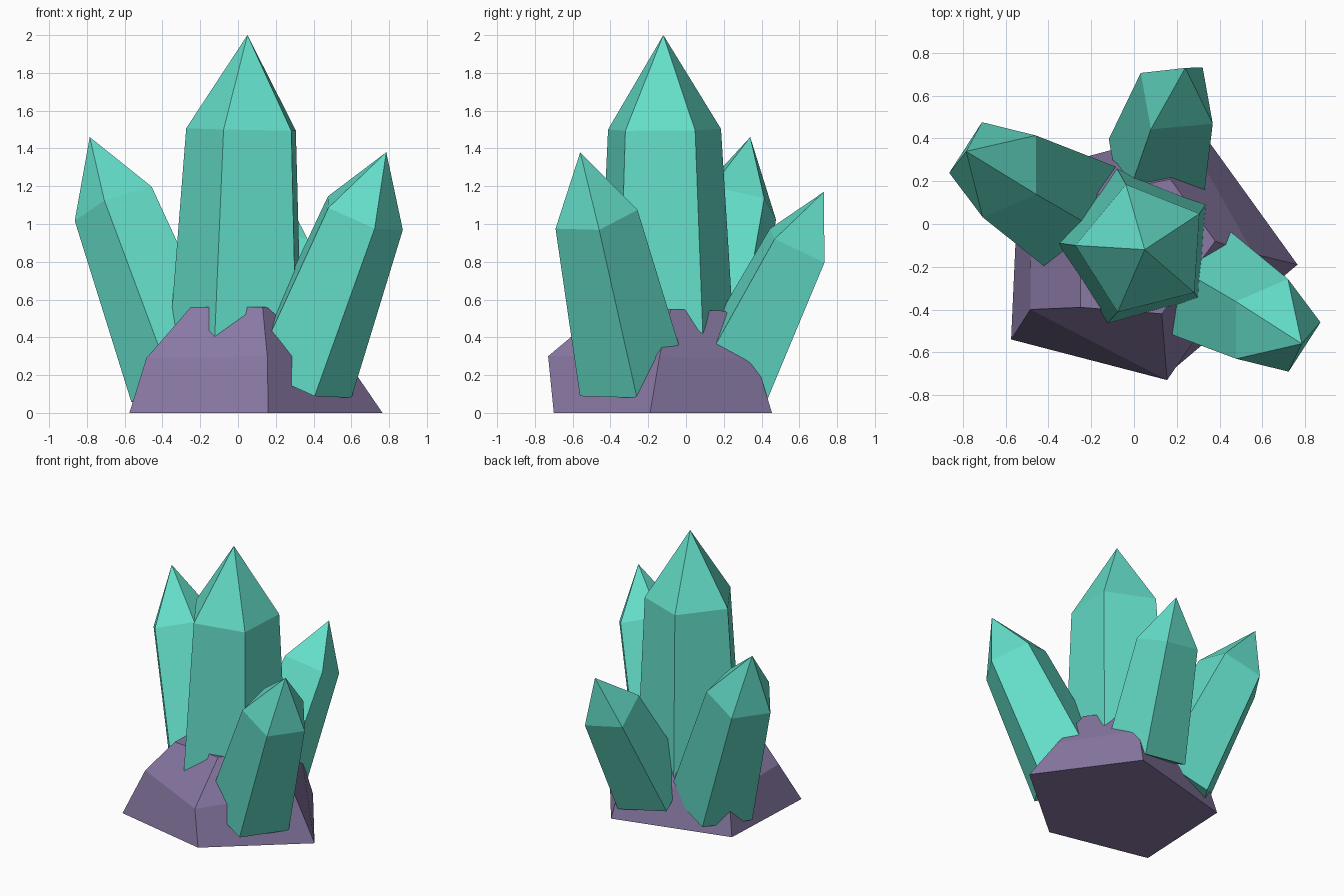
import bpy, bmesh, math
from mathutils import Vector, Quaternion

if "Cube" in bpy.data.objects:
    bpy.data.objects.remove(bpy.data.objects["Cube"])


def material(name, rgb):
    m = bpy.data.materials.new(name)
    m.diffuse_color = (*rgb, 1.0)
    m.use_nodes = True
    m.node_tree.nodes["Principled BSDF"].inputs["Base Color"].default_value = m.diffuse_color
    return m


crystal_green = material("crystal_green", (0.127, 0.73, 0.58))
rock_purple = material("rock_purple", (0.25, 0.19, 0.37))


def add_object(name, bm, mat):
    bmesh.ops.recalc_face_normals(bm, faces=bm.faces)
    mesh = bpy.data.meshes.new(name)
    bm.to_mesh(mesh)
    bm.free()
    mesh.materials.append(mat)
    ob = bpy.data.objects.new(name, mesh)
    bpy.context.collection.objects.link(ob)
    return ob


def bridge(bm, low, high):
    n = len(low)
    for i in range(n):
        j = (i + 1) % n
        bm.faces.new((low[i], low[j], high[j], high[i]))


def crystal(name, base, shoulder, tip, r_base, r_shoulder, corner, sides):
    """Tapered prism with a pointed cap; corner is the rough direction of one edge."""
    base, shoulder, tip, corner = map(Vector, (base, shoulder, tip, corner))
    axis = (shoulder - base).normalized()
    spoke = (corner - axis * corner.dot(axis)).normalized()
    bm = bmesh.new()

    def ring(centre, r):
        return [bm.verts.new(centre + Quaternion(axis, 2 * math.pi * i / sides) @ spoke * r)
                for i in range(sides)]

    low, high = ring(base, r_base), ring(shoulder, r_shoulder)
    bm.faces.new(low[::-1])
    bridge(bm, low, high)
    point = bm.verts.new(tip)
    for i in range(sides):
        bm.faces.new((high[i], high[(i + 1) % sides], point))
    return add_object(name, bm, crystal_green)


# Crystals
crystal("centre_crystal", (0.01, -0.11, 0.10), (0.04, -0.12, 1.50), (0.05, -0.12, 2.0),
        0.395, 0.315, (-0.31, 0.02, 0), 5)
crystal("right_crystal", (0.315, -0.286, 0.186), (0.654, -0.48, 1.05), (0.785, -0.56, 1.38),
        0.306, 0.234, (0.216, 0.02, -0.08), 5)
crystal("left_crystal", (-0.275, 0.052, 0.165), (-0.64, 0.26, 1.10), (-0.785, 0.34, 1.46),
        0.31, 0.24, (-0.23, -0.02, -0.08), 5)
crystal("back_crystal", (0.102, 0.242, 0.19), (0.20, 0.588, 0.885), (0.24, 0.73, 1.17),
        0.273, 0.209, (0.12, 0.142, -0.095), 4)

# Rock: three five-sided rings narrowing to a flat top
rings = [
    [(0.765, -0.19, 0), (0.30, 0.455, 0), (-0.54, 0.23, 0), (-0.575, -0.54, 0), (0.16, -0.70, 0)],
    [(0.56, -0.14, 0.30), (0.27, 0.37, 0.28), (-0.48, 0.18, 0.28), (-0.485, -0.40, 0.29), (0.155, -0.73, 0.30)],
    [(0.38, -0.08, 0.55), (0.17, 0.21, 0.54), (-0.25, 0.12, 0.55), (-0.25, -0.39, 0.56), (0.13, -0.42, 0.56)],
]
bm = bmesh.new()
loops = [[bm.verts.new(p) for p in r] for r in rings]
bm.faces.new(loops[0][::-1])
bridge(bm, loops[0], loops[1])
bridge(bm, loops[1], loops[2])
bm.faces.new(loops[2])
add_object("rock_base", bm, rock_purple)
